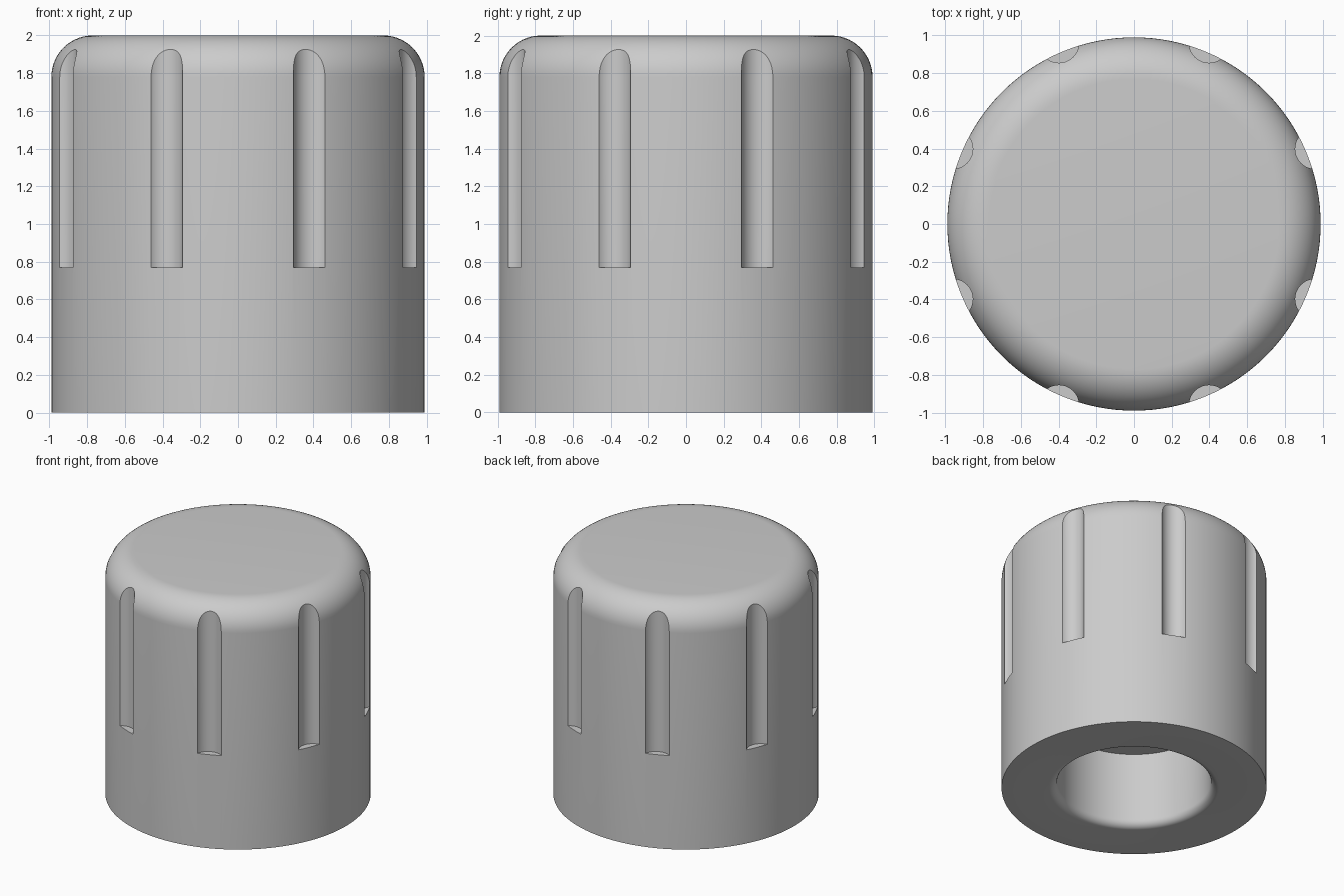
import bpy, bmesh, math
from mathutils import Matrix, Vector

default = bpy.data.objects.get("Cube")
if default:
    bpy.data.objects.remove(default, do_unlink=True)

RADIUS, HEIGHT, ROUND = 0.99, 2.0, 0.22
BORE, BORE_DEPTH, LIP = 0.575, 0.62, 0.06
GROOVES, GROOVE_R, GROOVE_DIST, GROOVE_Z = 8, 0.106, 1.04, 0.77

grey = bpy.data.materials.new("plain grey")
grey.use_nodes = True
colour = (0.6, 0.6, 0.6, 1)
grey.diffuse_color = colour
grey.node_tree.nodes["Principled BSDF"].inputs["Base Color"].default_value = colour


def arc(cx, cz, r, start, end, steps):
    """Points (radius, height) along an arc, angles in degrees."""
    angles = [math.radians(start + (end - start) * i / steps) for i in range(steps + 1)]
    return [(cx + r * math.cos(a), cz + r * math.sin(a)) for a in angles]


def make_object(name, bm):
    bmesh.ops.recalc_face_normals(bm, faces=bm.faces)
    mesh = bpy.data.meshes.new(name)
    bm.to_mesh(mesh)
    bm.free()
    mesh.materials.append(grey)
    obj = bpy.data.objects.new(name, mesh)
    bpy.context.collection.objects.link(obj)
    return obj


# Cap body: revolved outline with rounded top, blind bore and rounded bore lip
profile = [(0, BORE_DEPTH), (BORE, BORE_DEPTH)]
profile += arc(BORE + LIP, LIP, LIP, 180, 270, 8)
profile += [(RADIUS, 0)]
profile += arc(RADIUS - ROUND, HEIGHT - ROUND, ROUND, 0, 90, 14)
profile += [(0, HEIGHT)]

bm = bmesh.new()
verts = [bm.verts.new((r, 0, z)) for r, z in profile]
edges = [bm.edges.new(pair) for pair in zip(verts, verts[1:])]
bmesh.ops.spin(bm, geom=verts + edges, cent=(0, 0, 0), axis=(0, 0, 1),
               angle=math.tau, steps=128, use_merge=True)
bmesh.ops.remove_doubles(bm, verts=bm.verts, dist=0.0001)
cap = make_object("grip_cap", bm)

# Groove cutter: a ring of upright rods around the rim
bm = bmesh.new()
length = HEIGHT + 0.2 - GROOVE_Z
for i in range(GROOVES):
    turn = Matrix.Rotation(math.tau * (i + 0.5) / GROOVES, 4, "Z")
    place = Matrix.Translation(Vector((GROOVE_DIST, 0, GROOVE_Z + length / 2)))
    bmesh.ops.create_cone(bm, cap_ends=True, segments=48, radius1=GROOVE_R,
                          radius2=GROOVE_R, depth=length, matrix=turn @ place)
cutter = make_object("groove_cutter", bm)
cutter.hide_render = True

# Carve the grooves, then smooth the curved walls
cut = cap.modifiers.new("grooves", "BOOLEAN")
cut.operation = "DIFFERENCE"
cut.solver = "EXACT"
cut.object = cutter
bpy.ops.object.select_all(action="DESELECT")
cap.select_set(True)
bpy.context.view_layer.objects.active = cap
bpy.ops.object.modifier_apply(modifier=cut.name)
bpy.data.objects.remove(cutter, do_unlink=True)
bpy.ops.object.shade_smooth_by_angle(angle=math.radians(25))
